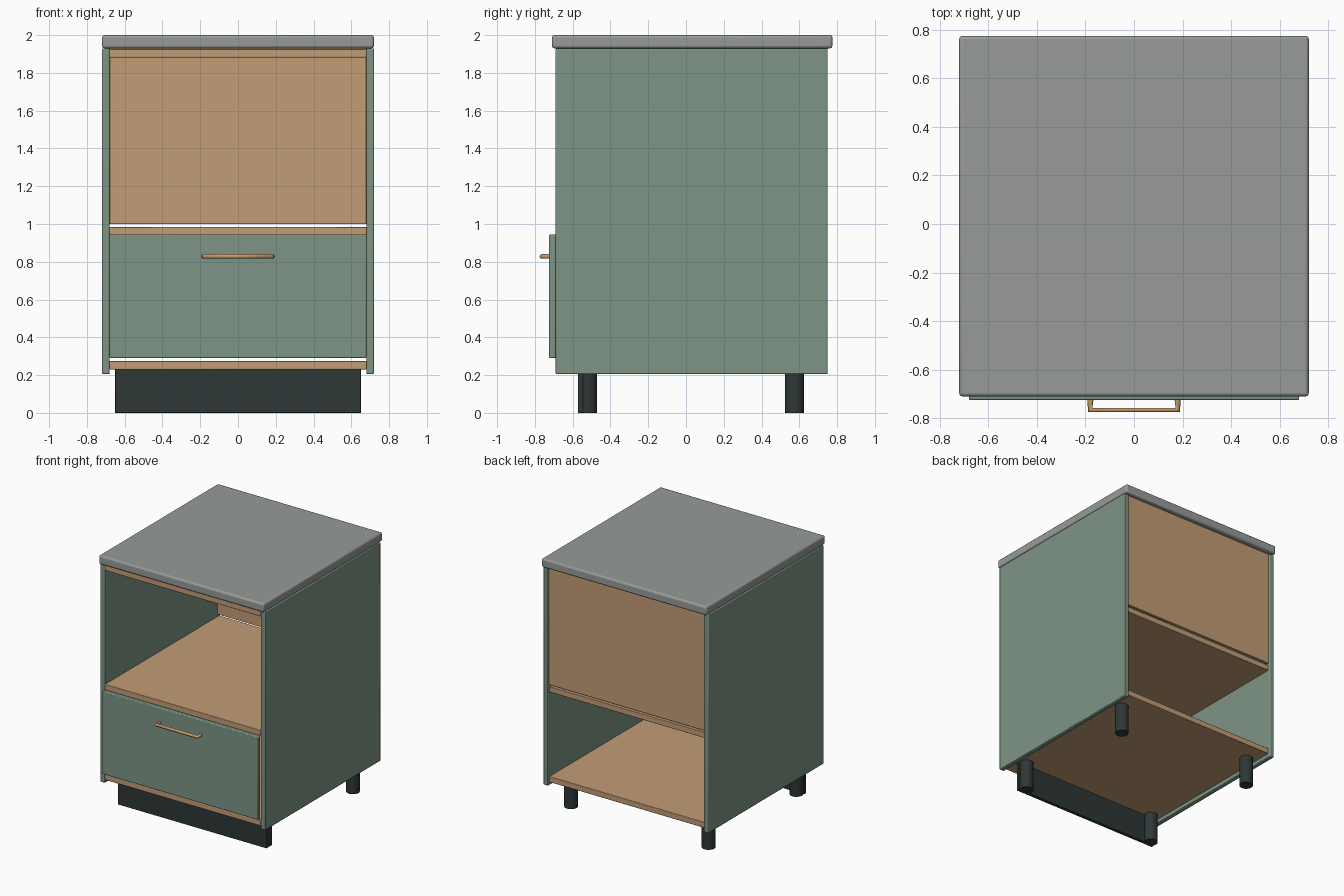
import bpy
import math

cube = bpy.data.objects.get("Cube")
if cube:
    bpy.data.objects.remove(cube, do_unlink=True)


def make_material(name, rgb):
    mat = bpy.data.materials.new(name)
    mat.use_nodes = True
    colour = (*rgb, 1.0)
    mat.diffuse_color = colour
    mat.node_tree.nodes["Principled BSDF"].inputs["Base Color"].default_value = colour
    return mat


green = make_material("sage green paint", (0.205, 0.30, 0.235))
wood = make_material("light wood", (0.54, 0.34, 0.18))
stone = make_material("grey stone", (0.31, 0.33, 0.315))
black = make_material("black plastic", (0.027, 0.038, 0.038))
brass = make_material("brass", (0.56, 0.33, 0.14))


def finish(obj, name, mat):
    obj.name = name
    obj.data.materials.append(mat)
    return obj


def board(name, mat, x, y, z, bevel=0.004, segments=2):
    """Box spanning the given (low, high) ranges, with softened edges."""
    bpy.ops.mesh.primitive_cube_add(size=1)
    obj = finish(bpy.context.object, name, mat)
    for axis, (low, high) in enumerate((x, y, z)):
        obj.location[axis] = (low + high) / 2
        obj.scale[axis] = high - low
    bpy.ops.object.transform_apply(location=False, rotation=False, scale=True)
    mod = obj.modifiers.new("soft edges", "BEVEL")
    mod.width = bevel
    mod.segments = segments
    bpy.ops.object.shade_smooth_by_angle(angle=math.radians(35))
    return obj


INNER, OUTER = 0.68, 0.72
FRONT, BACK = -0.69, 0.75
LOW, HIGH = 0.205, 1.93
inside = (-INNER, INNER)

# Worktop
board("worktop", stone, (-OUTER, OUTER), (-0.71, 0.775), (HIGH, 2.0), 0.014, 3)

# Side panels
board("left_side_panel", green, (INNER, OUTER), (FRONT, BACK), (LOW, HIGH), 0.006)
board("right_side_panel", green, (-OUTER, -INNER), (FRONT, BACK), (LOW, HIGH), 0.006)

# Horizontal boards of the carcass
for name, bottom in (("bottom_board", 0.23), ("middle_shelf", 0.94), ("top_board", 1.882)):
    board(name, wood, inside, (FRONT, 0.735), (bottom, bottom + 0.045))

# Back panel behind the open upper compartment
board("back_panel", wood, inside, (0.715, 0.738), (1.0, HIGH), 0.002)

# Drawer front
board("drawer_front", green, inside, (-0.725, FRONT), (0.29, 0.945), 0.006)

# Bent bar handle
path = bpy.data.curves.new("drawer_handle", "CURVE")
path.dimensions = "3D"
path.bevel_depth = 0.0125
path.bevel_resolution = 3
path.use_fill_caps = True
spline = path.splines.new("POLY")
spline.points.add(3)
bends = ((-0.18, -0.725), (-0.18, -0.766), (0.18, -0.766), (0.18, -0.725))
for point, (x, y) in zip(spline.points, bends):
    point.co = (x, y, 0.828, 1)
handle = bpy.data.objects.new("drawer_handle", path)
bpy.context.collection.objects.link(handle)
finish(handle, "drawer_handle", brass)

# Legs and plinth
for side, x in (("left", 0.6), ("right", -0.6)):
    for end, y in (("front", -0.52), ("back", 0.575)):
        bpy.ops.mesh.primitive_cylinder_add(vertices=24, radius=0.05, depth=0.23,
                                            location=(x, y, 0.115))
        finish(bpy.context.object, f"{end}_{side}_leg", black)
        bpy.ops.object.shade_smooth_by_angle(angle=math.radians(35))
board("plinth", black, (-0.65, 0.65), (-0.572, -0.545), (0.0, 0.23), 0.002)
